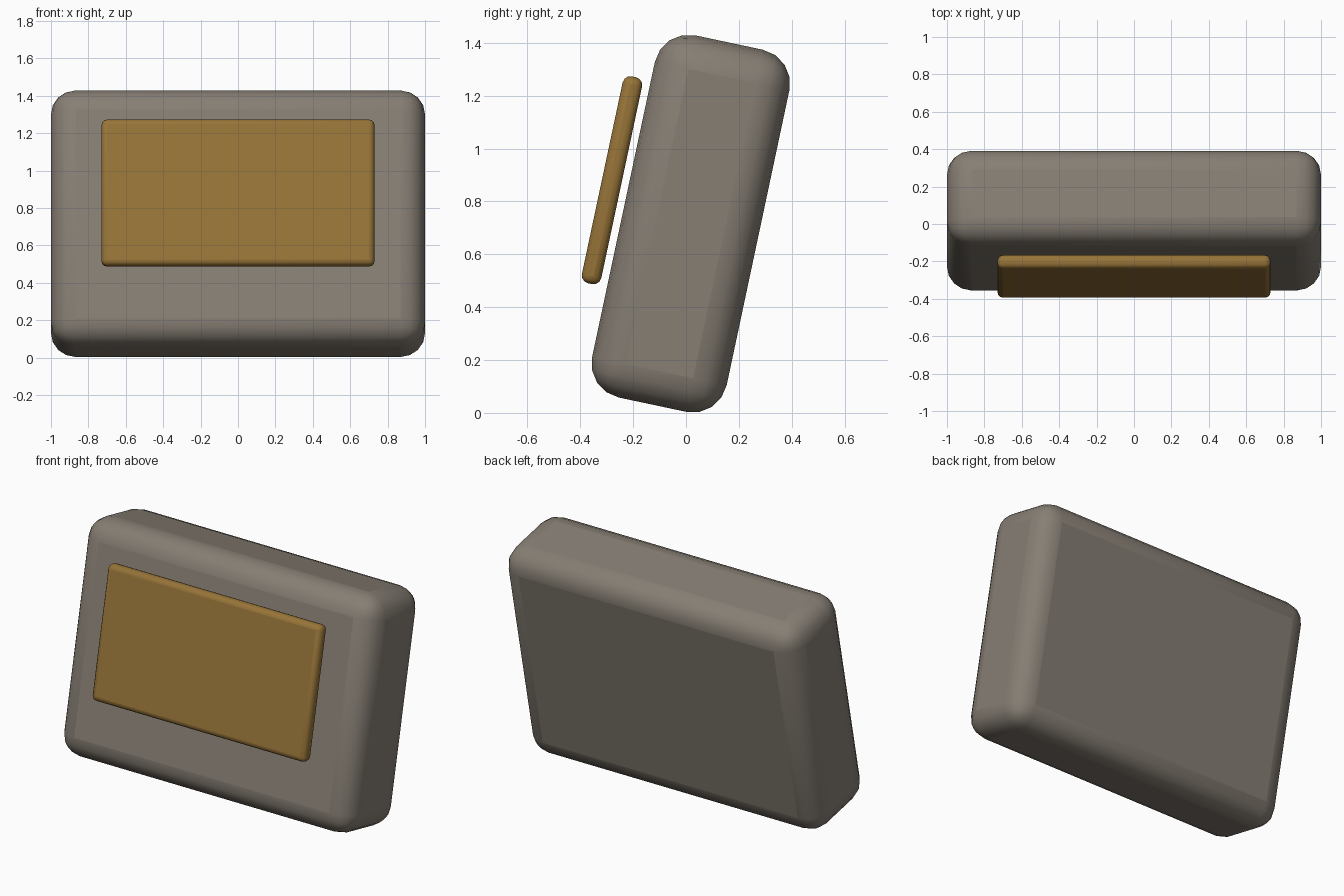
import bpy
from math import radians

if "Cube" in bpy.data.objects:
    bpy.data.objects.remove(bpy.data.objects["Cube"])

TILT = radians(-12)


def material(name, rgb):
    m = bpy.data.materials.new(name)
    m.diffuse_color = (*rgb, 1)
    m.use_nodes = True
    m.node_tree.nodes["Principled BSDF"].inputs["Base Color"].default_value = m.diffuse_color
    return m


def rounded_slab(name, size, centre, radius, segments, mat):
    bpy.ops.mesh.primitive_cube_add(size=1, location=centre)
    ob = bpy.context.object
    ob.name = name
    ob.scale = size
    bpy.ops.object.transform_apply(location=False, rotation=False, scale=True)
    ob.rotation_euler.x = TILT
    bevel = ob.modifiers.new("rounding", 'BEVEL')
    bevel.width = radius
    bevel.segments = segments
    bpy.ops.object.shade_smooth_by_angle(angle=radians(40))
    ob.data.materials.append(mat)
    return ob


# Leaning-back housing with generously rounded edges
rounded_slab("housing", (2.0, 0.52, 1.40), (0, 0.018, 0.716), 0.13, 4,
             material("warm_grey", (0.24, 0.21, 0.175)))

# Thin display panel floating just in front of the housing
rounded_slab("front_panel", (1.46, 0.075, 0.80), (0, -0.28, 0.88), 0.03, 3,
             material("amber", (0.31, 0.175, 0.04)))
